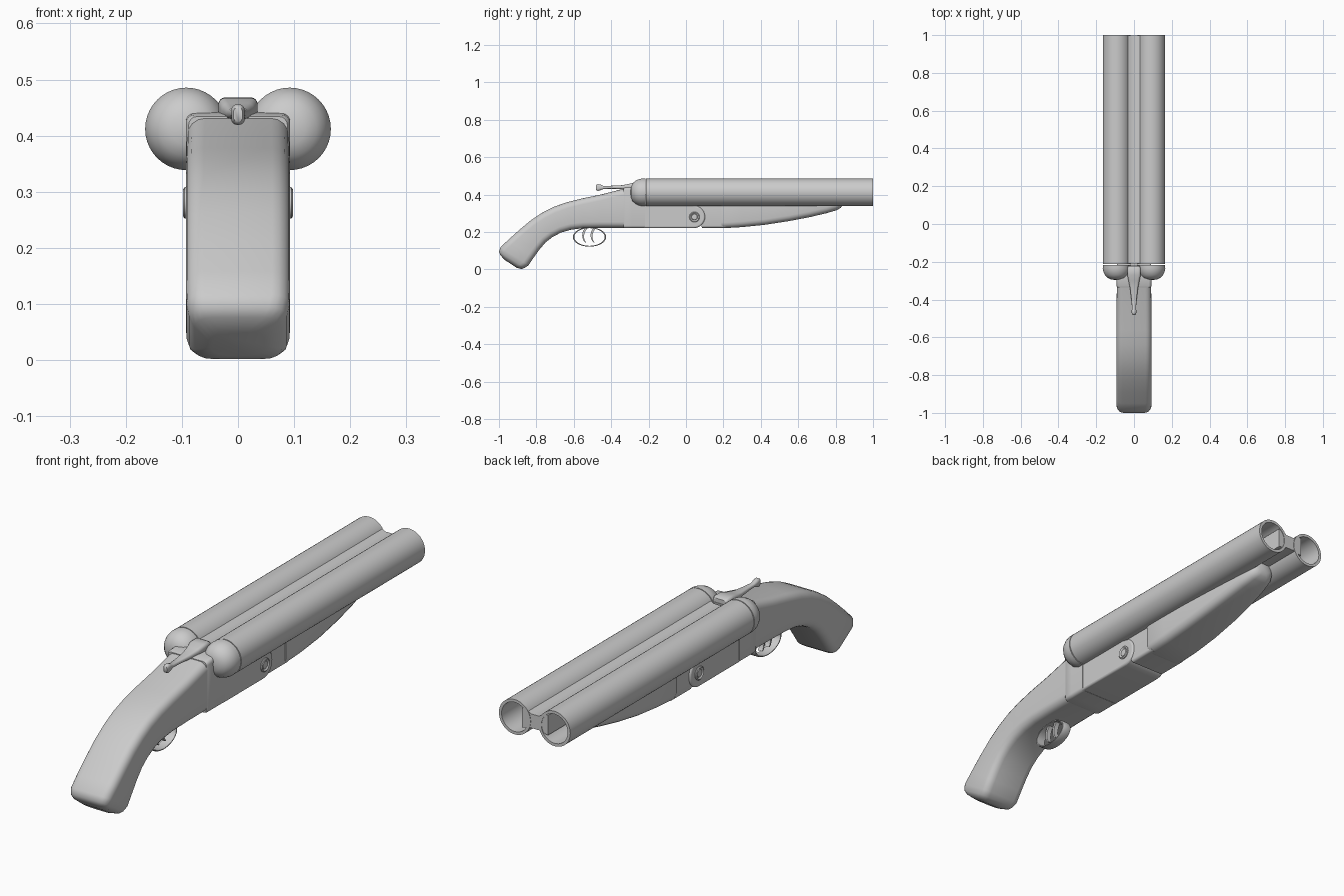
import bpy, bmesh
from math import sin, cos, pi, radians
from mathutils import Matrix, Vector

if "Cube" in bpy.data.objects:
    bpy.data.objects.remove(bpy.data.objects["Cube"])


def finish(name, bm, angle=35, matrix=None, bevel=0):
    bmesh.ops.remove_doubles(bm, verts=bm.verts, dist=1e-5)
    bmesh.ops.recalc_face_normals(bm, faces=bm.faces)
    me = bpy.data.meshes.new(name)
    bm.to_mesh(me)
    bm.free()
    if matrix:
        me.transform(matrix)
    for p in me.polygons:
        p.use_smooth = True
    me.set_sharp_from_angle(angle=radians(angle))
    ob = bpy.data.objects.new(name, me)
    bpy.context.collection.objects.link(ob)
    if bevel:
        m = ob.modifiers.new("bevel", 'BEVEL')
        m.width, m.segments, m.limit_method = bevel, 3, 'ANGLE'
        m.angle_limit = radians(50)
    return ob


def bridge(bm, a, b):
    n = len(a)
    for i in range(n):
        bm.faces.new((a[i], a[(i + 1) % n], b[(i + 1) % n], b[i]))


def loft(name, stations, radius, angle=35):
    """Rounded-rectangle sections: (top y, top z, bottom y, bottom z, half width)."""
    bm = bmesh.new()
    rings = []
    for ty, tz, by, bz, hw in stations:
        top, bot = Vector((0, ty, tz)), Vector((0, by, bz))
        up = (top - bot).normalized()
        half = (top - bot).length / 2
        r = min(radius, hw * 0.9, half * 0.9)
        ring = []
        for q, (sx, sv) in enumerate(((1, 1), (-1, 1), (-1, -1), (1, -1))):
            for k in range(5):
                a = (q + k / 4) * pi / 2
                p = (top + bot) / 2 + up * (sv * (half - r) + r * sin(a))
                p.x = sx * (hw - r) + r * cos(a)
                ring.append(bm.verts.new(p))
        rings.append(ring)
    for a, b in zip(rings, rings[1:]):
        bridge(bm, a, b)
    bm.faces.new(rings[0])
    bm.faces.new(rings[-1])
    return finish(name, bm, angle)


def lathe(name, profile, matrix, closed=False, n=40):
    """Revolve (radius, y) points around the y axis."""
    bm = bmesh.new()
    rings = [[bm.verts.new((r * cos(2 * pi * i / n), y, r * sin(2 * pi * i / n)))
              for i in range(n)] for r, y in profile]
    for a, b in zip(rings, rings[1:]):
        bridge(bm, a, b)
    if closed:
        bridge(bm, rings[-1], rings[0])
    bmesh.ops.dissolve_degenerate(bm, dist=1e-6, edges=bm.edges)
    return finish(name, bm, 40, matrix)


def prism(name, pts, hw, bevel=0, matrix=None):
    """Extrude a (y, z) outline across x."""
    bm = bmesh.new()
    a, b = [[bm.verts.new((s * hw, y, z)) for y, z in pts] for s in (-1, 1)]
    bridge(bm, a, b)
    bm.faces.new(a)
    bm.faces.new(b)
    return finish(name, bm, 35, matrix, bevel)


T = Matrix.Translation
to_x = Matrix.Rotation(-pi / 2, 4, 'Z')   # turns +y into +x

# Paired barrels, breech caps and hinge screws
for s, side in ((-1, "left"), (1, "right")):
    at = T((s * 0.092, 0, 0.412))
    lathe(side + "_barrel", [(0, -.213), (.073, -.213), (.073, 1), (.061, 1),
                             (.061, -.1), (0, -.1)], at)
    lathe(side + "_breech_cap", [(0, -.217), (.073, -.217), (.0735, -.235), (.070, -.252),
                                 (.062, -.270), (.048, -.285), (.028, -.294), (0, -.297)], at)
    lathe(side + "_hinge_screw", [(0, 0), (.028, 0), (.028, .003), (.024, .006), (.019, .003),
                                  (.017, .001), (.015, .003), (0, .004)],
          T((s * 0.092, .045, .28)) @ Matrix.Rotation(-s * pi / 2, 4, 'Z'), n=24)

# Grooved rib between the barrels
prism("barrel_rib", [(-.06, .375), (-.02, .385), (.02, .385), (.06, .375), (.06, .458),
                     (.04, .457), (.018, .444), (-.018, .444), (-.04, .457), (-.06, .458)],
      .604, matrix=T((0, .394, 0)) @ to_x)

# Receiver with round hinge nose, and taller breech block
nose = [(.042 + .06 * cos(a), .281 + .06 * sin(a))
        for a in [-pi / 2 + pi * i / 14 for i in range(15)]]
prism("receiver", [(-.23, .221)] + nose + [(.03, .40), (-.23, .40)], .091, .008)
loft("breech_block", [(-.335, .434, -.335, .221, .088), (-.327, .437, -.327, .220, .093),
                      (-.29, .440, -.29, .220, .093), (-.219, .445, -.219, .220, .093)], .015)

# Fore-end iron and tapered wooden fore-end
loft("fore_end_iron", [(.05, .40, .085, .222, .084), (.21, .40, .21, .222, .084)], .012)
loft("fore_end", [(.19, .41, .19, .222, .089), (.20, .41, .20, .220, .092),
                  (.30, .41, .30, .226, .092), (.42, .41, .42, .238, .090),
                  (.55, .41, .55, .258, .084), (.66, .41, .66, .279, .076),
                  (.75, .41, .75, .300, .067), (.80, .41, .805, .316, .058),
                  (.82, .41, .828, .329, .048), (.83, .41, .838, .345, .035)], .03, 50)

# Curved pistol-grip stock
loft("stock", [(-.33, .432, -.33, .222, .091), (-.45, .401, -.45, .222, .092),
               (-.56, .378, -.55, .220, .093), (-.64, .358, -.615, .212, .093),
               (-.71, .333, -.67, .196, .093), (-.77, .302, -.715, .172, .093),
               (-.83, .262, -.752, .143, .093), (-.89, .212, -.785, .104, .093),
               (-.95, .158, -.815, .062, .093), (-.992, .118, -.842, .022, .092),
               (-1.0, .095, -.862, .008, .087), (-.993, .076, -.878, .002, .078),
               (-.97, .051, -.905, .008, .05)], .032, 60)

# Top lever with knob end
loft("top_lever", [(-.222, .462, -.222, .42, .030), (-.235, .468, -.235, .42, .035),
                   (-.27, .467, -.27, .425, .035), (-.30, .458, -.30, .428, .029),
                   (-.34, .450, -.34, .430, .021), (-.40, .447, -.40, .431, .014),
                   (-.44, .446, -.44, .430, .011), (-.457, .453, -.457, .423, .012),
                   (-.472, .456, -.472, .419, .012), (-.482, .450, -.482, .425, .008)],
     .012, 60)

# Oval trigger guard
lathe("trigger_guard", [(.94, -.02), (1.0, -.02), (1.03, -.012), (1.03, .012),
                        (1.0, .02), (.94, .02)],
      T((0, -.516, .173)) @ Matrix.Diagonal((1, .086, .05, 1)) @ to_x, closed=True)

# Two curved triggers
for name, y in (("rear_trigger", -.555), ("front_trigger", -.51)):
    arc = [(y + .028 * (1 - cos(t)), .182 - .042 * sin(t))
           for t in [-1.0 + 2.1 * i / 8 for i in range(9)]]
    w = [.014 - .001 * i for i in range(9)]
    prism(name, arc + [(p[0] + d, p[1]) for p, d in zip(arc[::-1], w[::-1])], .01)
